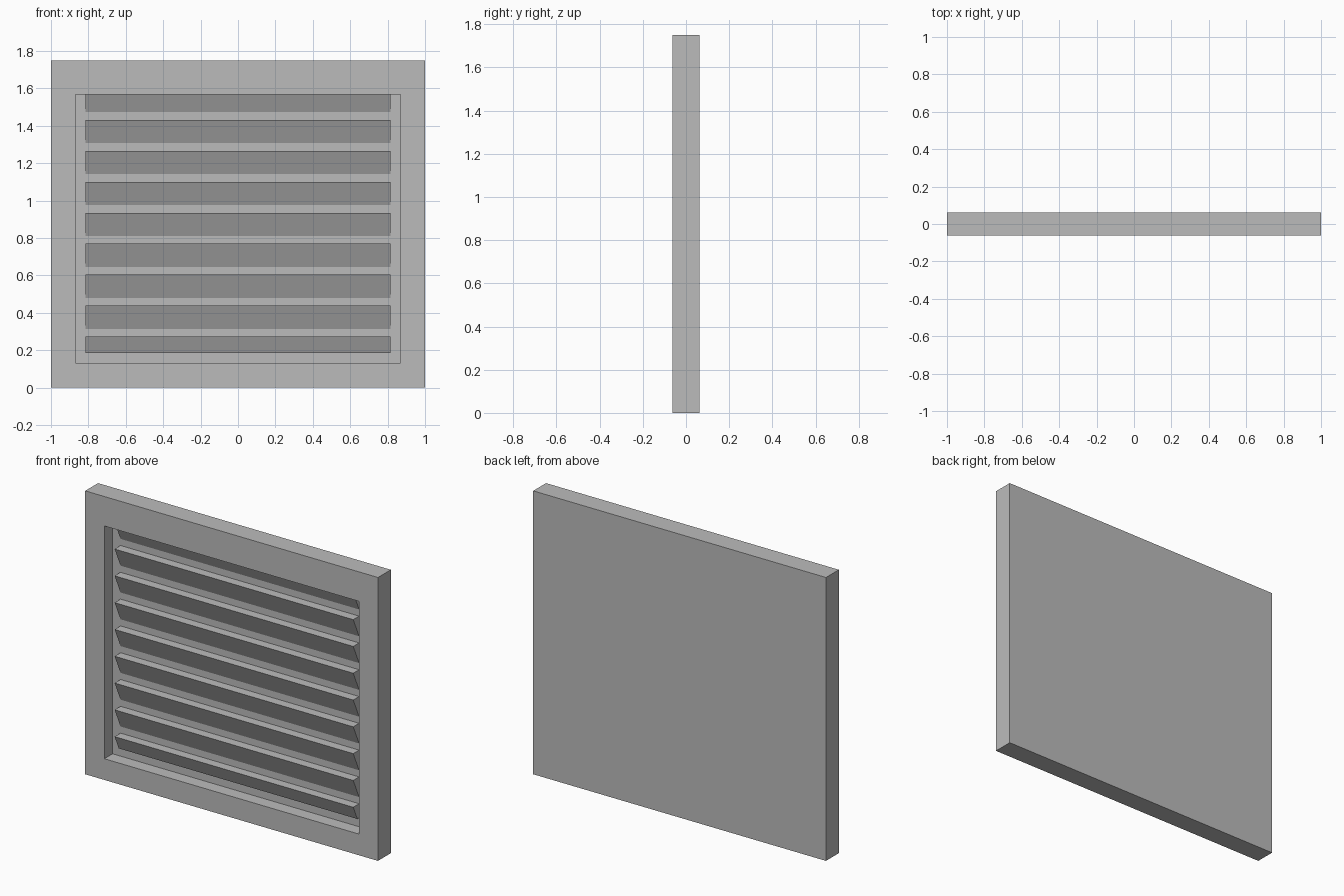
import bpy, bmesh
from mathutils import Vector

if "Cube" in bpy.data.objects:
    bpy.data.objects.remove(bpy.data.objects["Cube"])

W, H, T = 2.0, 1.75, 0.125        # panel width, height, thickness
BORDER, RECESS = 0.185, 0.08      # frame border and depth of the recess
FRONT = -T / 2
Z_LOW, Z_HIGH = BORDER, H - BORDER + 0.003
PITCH, DROP = 0.1655, 0.1245      # slat spacing and height
LIP = 0.023                       # slat edge set back from the frame front

grey = bpy.data.materials.new("grey")
grey.diffuse_color = (0.5, 0.5, 0.5, 1)
grey.use_nodes = True
grey.node_tree.nodes["Principled BSDF"].inputs["Base Color"].default_value = grey.diffuse_color


def add_object(name, bm):
    bmesh.ops.recalc_face_normals(bm, faces=bm.faces[:])
    mesh = bpy.data.meshes.new(name)
    bm.to_mesh(mesh)
    bm.free()
    mesh.materials.append(grey)
    obj = bpy.data.objects.new(name, mesh)
    bpy.context.collection.objects.link(obj)
    return obj


# Panel: a box with a rectangular recess pushed into its front
bm = bmesh.new()
bmesh.ops.create_cube(bm, size=1)
for v in bm.verts:
    v.co = Vector((v.co.x * W, v.co.y * T, (v.co.z + 0.5) * H))
front = min(bm.faces, key=lambda f: f.calc_center_median().y)
bmesh.ops.inset_region(bm, faces=[front], thickness=BORDER)
for v in front.verts:
    if v.co.z > H / 2:
        v.co.z = Z_HIGH
pushed = bmesh.ops.extrude_face_region(bm, geom=[front])["geom"]
bmesh.ops.translate(bm, vec=(0, RECESS, 0),
                    verts=[g for g in pushed if isinstance(g, bmesh.types.BMVert)])
if front.is_valid:
    bmesh.ops.delete(bm, geom=[front], context='FACES_ONLY')
add_object("panel", bm)


# Slats: wedges with a flat top and a face sloping back and down
def add_slat(name, top):
    def face_y(z):
        return FRONT + LIP + (RECESS - LIP) * (top - z) / DROP

    high, low = min(top, Z_HIGH), max(top - DROP, Z_LOW)
    back = FRONT + RECESS
    profile = [(back, high), (face_y(high), high), (face_y(low), low)]
    if low > top - DROP + 1e-4:   # lowest slat is cut off by the sill
        profile.append((back, low))
    half = W / 2 - BORDER
    bm = bmesh.new()
    face = bm.faces.new([bm.verts.new((-half, y, z)) for y, z in profile])
    ext = bmesh.ops.extrude_face_region(bm, geom=[face])["geom"]
    bmesh.ops.translate(bm, vec=(2 * half, 0, 0),
                        verts=[g for g in ext if isinstance(g, bmesh.types.BMVert)])
    add_object(name, bm)


for i in range(9):
    add_slat(f"slat_{i + 1}", 1.597 - PITCH * i)
